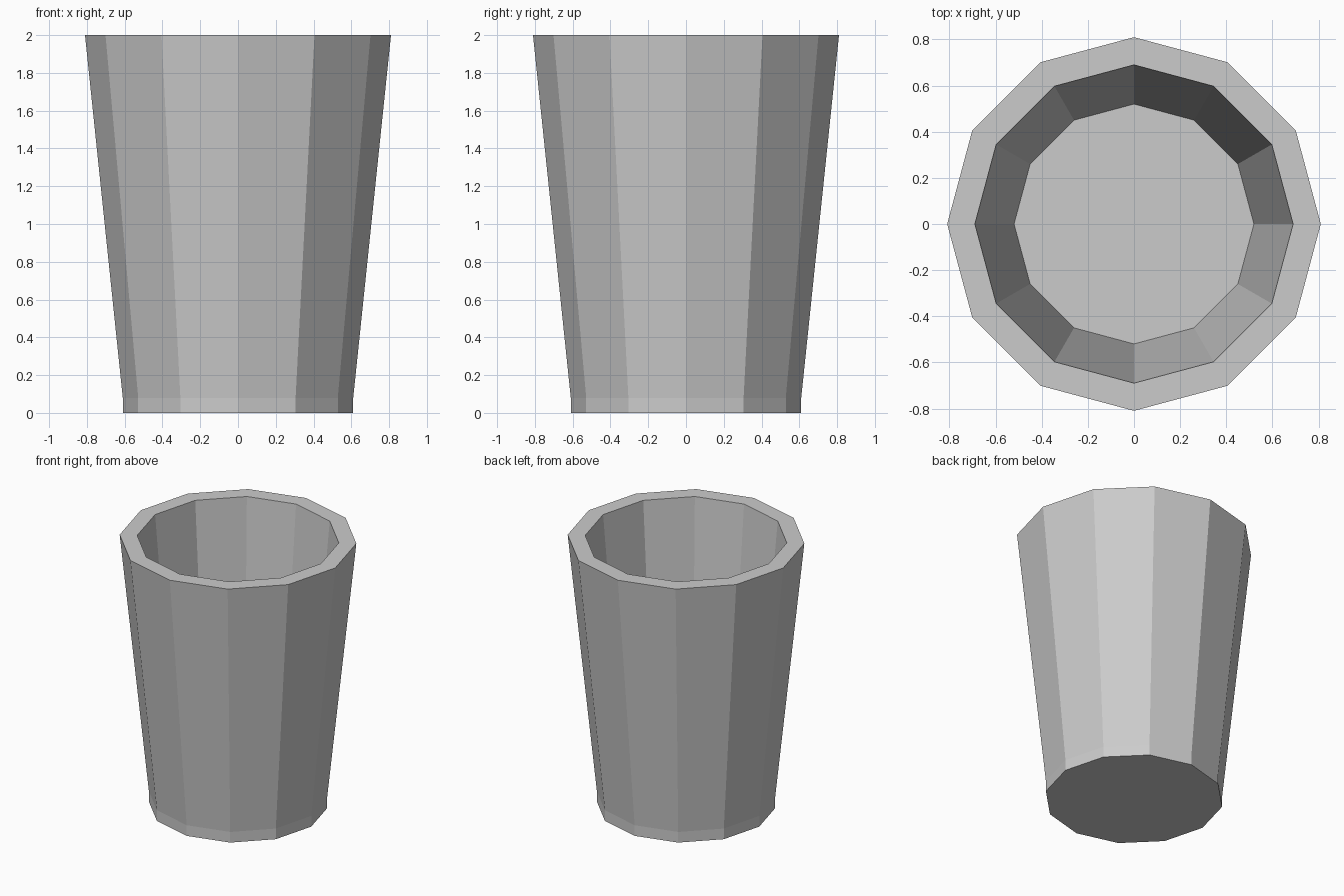
import bpy, bmesh
from math import cos, sin, tau

if "Cube" in bpy.data.objects:
    bpy.data.objects.remove(bpy.data.objects["Cube"])

SIDES = 12
# (radius, height): outer base, short straight foot, outer rim, inner rim, inner floor
PROFILE = [(0.61, 0.0), (0.61, 0.08), (0.81, 2.0), (0.69, 2.0), (0.52, 0.09)]

# Cup: revolve the wall profile, then cap the base and the inner floor
bm = bmesh.new()
rings = [[bm.verts.new((r * cos(tau * i / SIDES), r * sin(tau * i / SIDES), z))
          for i in range(SIDES)] for r, z in PROFILE]
for low, high in zip(rings, rings[1:]):
    for i in range(SIDES):
        j = (i + 1) % SIDES
        bm.faces.new((low[i], low[j], high[j], high[i]))
bm.faces.new(rings[0][::-1])
bm.faces.new(rings[-1])
bmesh.ops.recalc_face_normals(bm, faces=bm.faces)

mesh = bpy.data.meshes.new("cup")
bm.to_mesh(mesh)
bm.free()
bpy.context.collection.objects.link(bpy.data.objects.new("cup", mesh))
